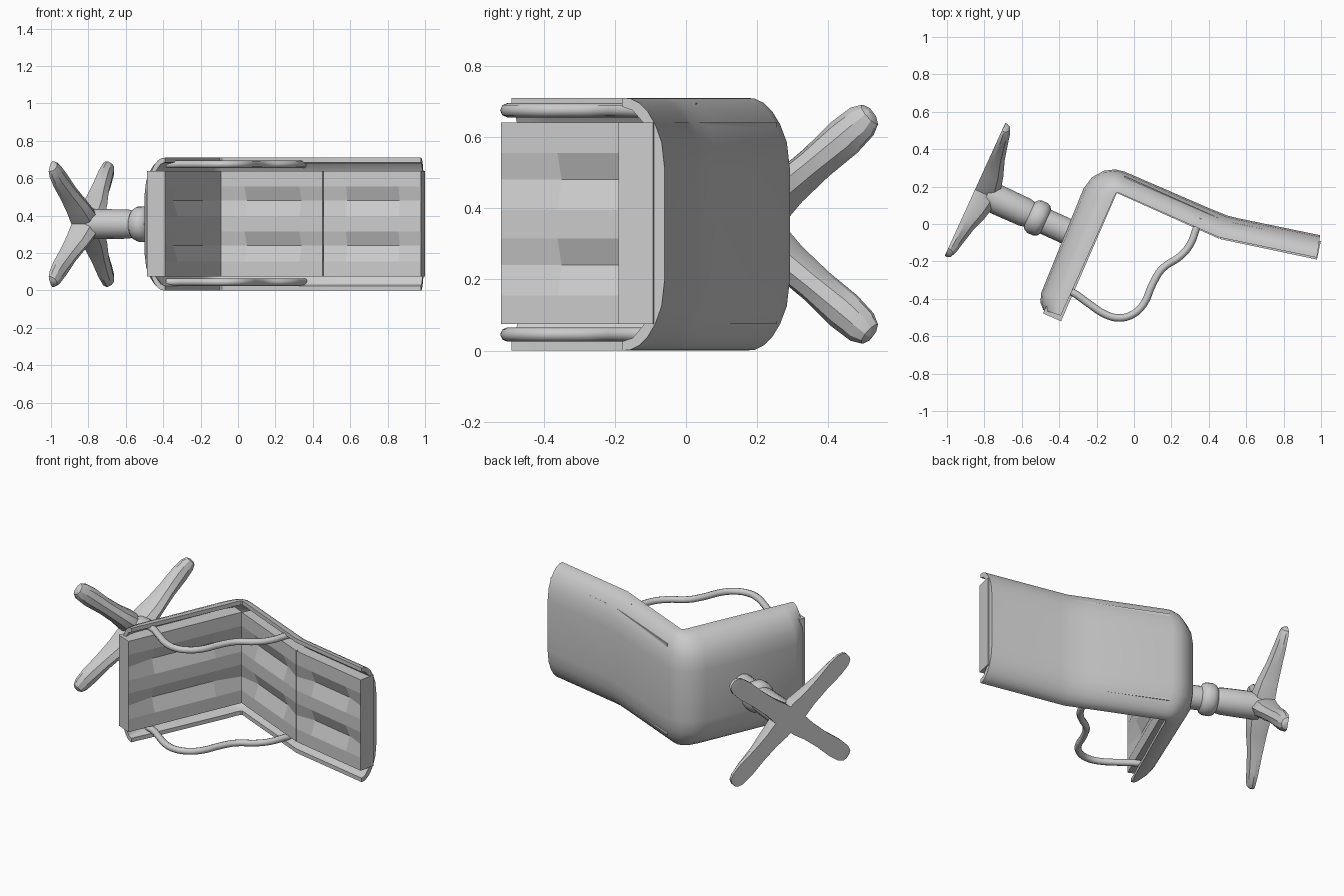
import bpy, bmesh, math
from mathutils import Vector

if "Cube" in bpy.data.objects:
    bpy.data.objects.remove(bpy.data.objects["Cube"], do_unlink=True)

WIDTH = 0.71
MID = WIDTH / 2
D = Vector((0.415, 0.91, 0)).normalized()   # along the seat, towards the backrest
N = Vector((-D.y, D.x, 0))                  # out of the seat underside
UP = Vector((0, 0, 1))

grey = bpy.data.materials.new("plain_grey")
grey.use_nodes = True
grey.diffuse_color = (0.6, 0.6, 0.6, 1)
grey.node_tree.nodes["Principled BSDF"].inputs["Base Color"].default_value = (0.6, 0.6, 0.6, 1)


def finish(name, bm, angle=25):
    bmesh.ops.recalc_face_normals(bm, faces=bm.faces)
    mesh = bpy.data.meshes.new(name)
    bm.to_mesh(mesh)
    bm.free()
    obj = bpy.data.objects.new(name, mesh)
    bpy.context.collection.objects.link(obj)
    mesh.materials.append(grey)
    bpy.ops.object.select_all(action='DESELECT')
    obj.select_set(True)
    bpy.context.view_layer.objects.active = obj
    bpy.ops.object.shade_smooth_by_angle(angle=math.radians(angle))
    return obj


def loft(name, rings, angle=25):
    """Skin closed rings in order and cap both ends."""
    bm = bmesh.new()
    loops = [[bm.verts.new(p) for p in ring] for ring in rings]
    count = len(loops[0])
    for a, b in zip(loops, loops[1:]):
        for i in range(count):
            j = (i + 1) % count
            bm.faces.new((a[i], a[j], b[j], b[i]))
    for cap in (loops[0], loops[-1]):
        bm.faces.new(cap)
    return finish(name, bm, angle)


# Bent shell: outer and inner edge points along its side outline
outer = [(-.485, -.46), (-.5, -.42), (-.497, -.37), (-.27, .19), (-.225, .25), (-.16, .285), (-.1, .292),
         (-.05, .28), (.4, .085), (.5, .045), (.56, .03), (.995, -.06)]
inner = [(-.39, -.49), (-.375, -.45), (-.355, -.41), (-.13, .09), (-.11, .14), (-.095, .165), (-.085, .168),
         (-.06, .157), (.35, -.025), (.45, -.07), (.52, -.085), (.978, -.18)]
# Trough section: (depth from outer to inner edge, height from the side)
skin = [(1, 0), (.8, .002), (.6, .014), (.4, .038), (.22, .075), (.07, .125), (0, .2)]
lining = [(.25, .2), (.35, .12), (.5, .07), (.75, .035), (1, .025)]
section = skin + [(t, WIDTH - z) for t, z in reversed(skin)]
section += [(t, WIDTH - z) for t, z in reversed(lining)] + lining
rings = []
for o, i in zip(outer, inner):
    o, i = Vector((*o, 0)), Vector((*i, 0))
    rings.append([o.lerp(i, t) + UP * z for t, z in section])
loft("shell", rings)


# Padded cushions with two tapered grooves sunk in each
def cushion(name, start, end, thick):
    start, end = Vector((*start, 0)), Vector((*end, 0))
    along = (end - start).normalized()
    back = Vector((-along.y, along.x, 0))
    rows = [.075, .155, .24, .315, .395, .48, .555, .64]
    rings = []
    for u in (0, .23, .77, 1):
        p = start.lerp(end, u)
        sink = .03 if 0 < u < 1 else 0
        ring = [p + UP * z + back * (sink if k in (2, 5) else 0) for k, z in enumerate(rows)]
        ring += [p + back * thick + UP * rows[-1], p + back * thick + UP * rows[0]]
        rings.append(ring)
    loft(name, rings, 5)


cushion("seat_cushion", (-.39, -.52), (-.09, .17), .105)
cushion("lower_back_cushion", (-.09, .165), (.453, -.078), .1)
cushion("upper_back_cushion", (.458, -.08), (.978, -.19), .1)


# Wavy armrest tubes, one on each side
def armrest(name, z):
    path = [(-.38, -.35), (-.33, -.365), (-.25, -.42), (-.15, -.485), (-.08, -.502), (-.01, -.485),
            (.05, -.43), (.1, -.32), (.15, -.24), (.25, -.17), (.3, -.11), (.335, -.02), (.355, .03)]
    curve = bpy.data.curves.new(name, 'CURVE')
    curve.dimensions = '3D'
    spline = curve.splines.new('BEZIER')
    spline.bezier_points.add(len(path) - 1)
    for point, (x, y) in zip(spline.bezier_points, path):
        point.co = (x, y, z)
        point.handle_left_type = point.handle_right_type = 'AUTO'
    spline.resolution_u = 4
    curve.bevel_depth = .02
    curve.bevel_resolution = 2
    curve.use_fill_caps = True
    curve.materials.append(grey)
    obj = bpy.data.objects.new(name, curve)
    bpy.context.collection.objects.link(obj)


armrest("left_armrest", .675)
armrest("right_armrest", .045)

# Turned column under the seat
HUB = D * -.185 + UP * MID
column = [(.27, .07), (.435, .07), (.445, .085), (.465, .095), (.5, .095), (.52, .085), (.53, .072),
          (.56, .078), (.7, .08), (.78, .08)]
rings = []
for n, r in column:
    turn = [math.tau * k / 16 for k in range(16)]
    rings.append([HUB + N * n + (D * math.cos(a) + UP * math.sin(a)) * r for a in turn])
loft("column", rings, 35)

# Four-legged star base: (reach, half width, top, bottom)
legs = [(-.03, .06, .73, .85), (.08, .062, .725, .85), (.16, .052, .74, .85), (.27, .05, .77, .85),
        (.38, .056, .79, .85), (.45, .05, .802, .85), (.48, .035, .812, .85), (.49, .015, .825, .848)]
for name, sx, sz in (("rear_left_leg", 1, 1), ("rear_right_leg", 1, -1),
                     ("front_left_leg", -1, 1), ("front_right_leg", -1, -1)):
    out = (D * sx * .37 + UP * sz * .31).normalized()
    side = N.cross(out)
    rings = []
    for r, w, top, bottom in legs:
        base = HUB + out * r
        shape = [(-1, 0), (-1, .35), (-.65, .8), (0, 1), (.65, .8), (1, .35), (1, 0)]
        rings.append([base + side * w * s + N * (bottom + (top - bottom) * h) for s, h in shape])
    loft(name, rings, 30)
